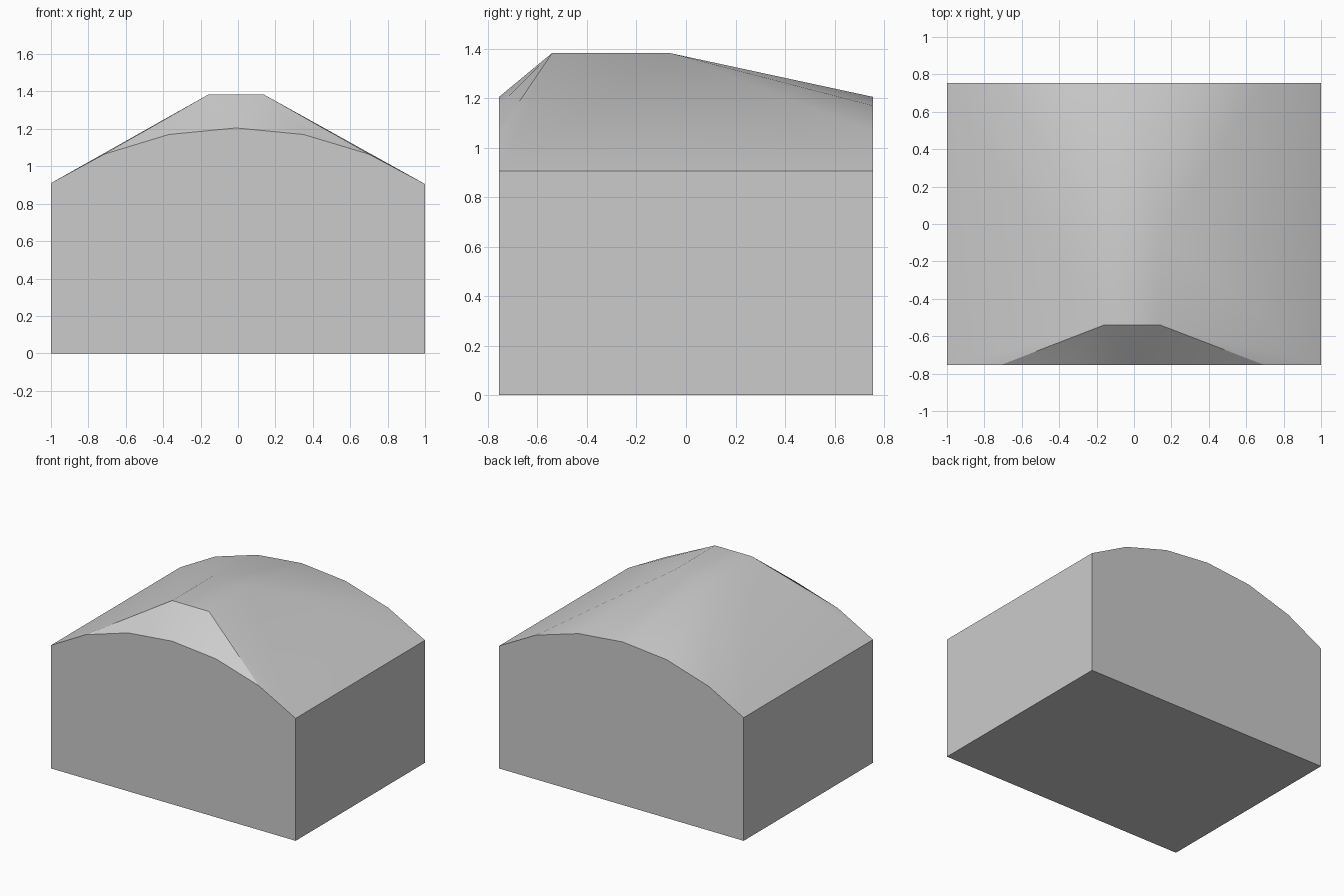
import bpy, bmesh, math

cube = bpy.data.objects.get("Cube")
if cube:
    bpy.data.objects.remove(cube, do_unlink=True)

# One plain grey material
grey = bpy.data.materials.new("plain_grey")
grey.use_nodes = True
colour = (0.6, 0.6, 0.6, 1)
grey.diffuse_color = colour
grey.node_tree.nodes["Principled BSDF"].inputs["Base Color"].default_value = colour

HALF_DEPTH = 0.755
# Arched gable outline shared by the front and back walls
gable = [(-1, 0), (-1, 0.91), (-0.715, 1.065), (-0.37, 1.17), (-0.01, 1.205),
         (0.35, 1.17), (0.70, 1.065), (1, 0.905), (1, 0)]
# Flat ridge on top, set towards the front
ridge_x = (-0.16, 0.14)
ridge_y = (-0.54, -0.07)
RIDGE_Z = 1.383

bm = bmesh.new()
for y in (-HALF_DEPTH, HALF_DEPTH):
    for x, z in gable:
        bm.verts.new((x, y, z))
for x in ridge_x:
    for y in ridge_y:
        bm.verts.new((x, y, RIDGE_Z))

# Skin the walls, floor and sloped roof, then merge the flat areas
bmesh.ops.convex_hull(bm, input=bm.verts[:])
bmesh.ops.dissolve_limit(bm, angle_limit=math.radians(0.3),
                         verts=bm.verts[:], edges=bm.edges[:])
bmesh.ops.recalc_face_normals(bm, faces=bm.faces[:])

mesh = bpy.data.meshes.new("domed_block")
bm.to_mesh(mesh)
bm.free()
mesh.materials.append(grey)
block = bpy.data.objects.new("domed_block", mesh)
bpy.context.collection.objects.link(block)

# Smooth roof with crisp wall and hood edges
bpy.context.view_layer.objects.active = block
block.select_set(True)
bpy.ops.object.shade_smooth_by_angle(angle=math.radians(30))
